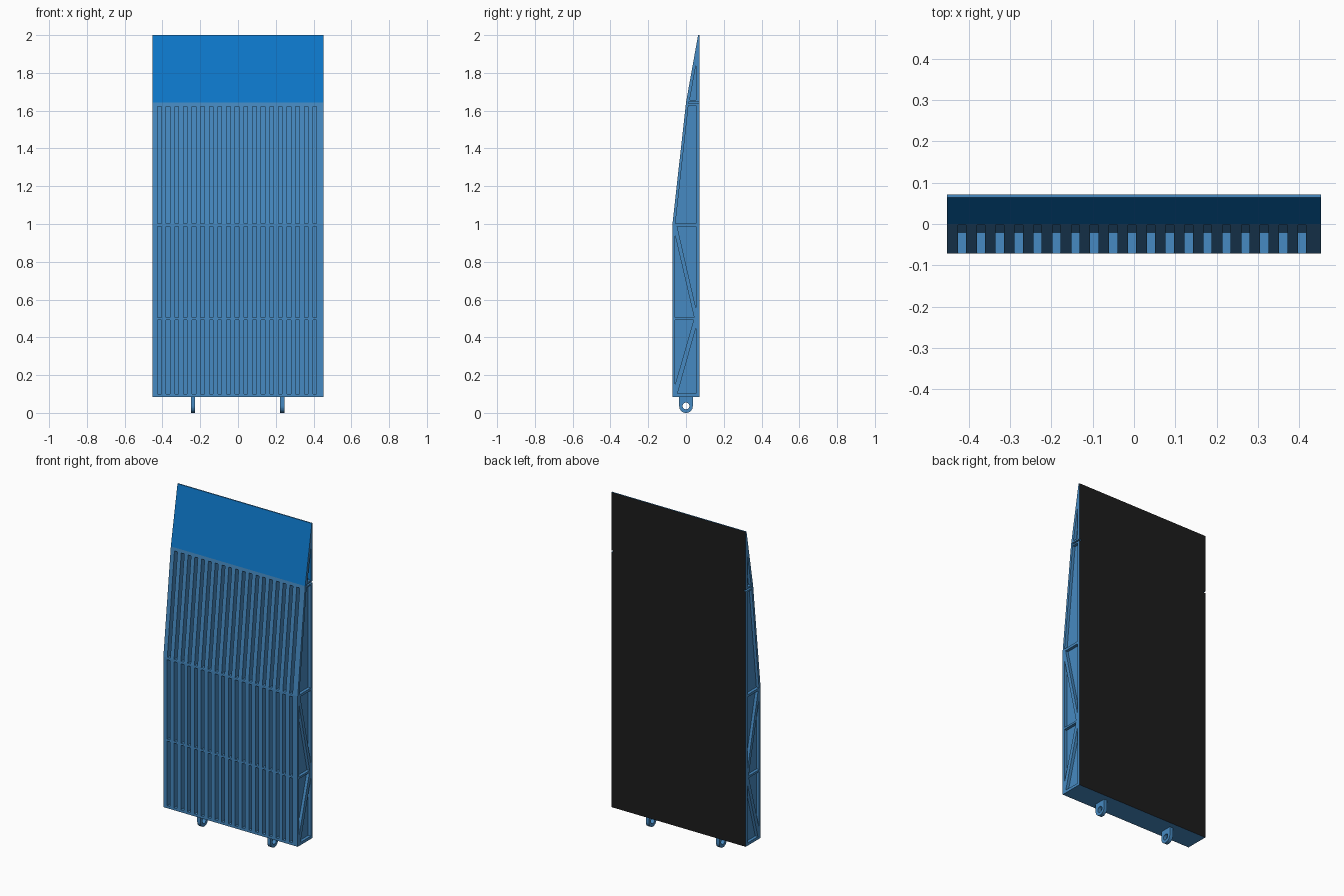
import bpy, bmesh, math

if "Cube" in bpy.data.objects:
    bpy.data.objects.remove(bpy.data.objects["Cube"])

HALF_W = 0.452
BACK = 0.0715


def material(name, rgb):
    m = bpy.data.materials.new(name)
    m.diffuse_color = (*rgb, 1)
    m.use_nodes = True
    m.node_tree.nodes["Principled BSDF"].inputs["Base Color"].default_value = m.diffuse_color
    return m


STEEL = material("steel blue", (0.062, 0.255, 0.54))
BRIGHT = material("bright blue", (0.004, 0.19, 0.60))
BLACK = material("deck black", (0.012, 0.012, 0.012))


def prism(bm, profile, x0, x1):
    """Extrude a y-z outline along x."""
    face = bm.faces.new([bm.verts.new((x0, y, z)) for y, z in profile])
    ext = bmesh.ops.extrude_face_region(bm, geom=[face])
    verts = [v for v in ext["geom"] if isinstance(v, bmesh.types.BMVert)]
    bmesh.ops.translate(bm, verts=verts, vec=(x1 - x0, 0, 0))


def to_object(bm, name, mats=()):
    bmesh.ops.recalc_face_normals(bm, faces=bm.faces[:])
    me = bpy.data.meshes.new(name)
    bm.to_mesh(me)
    bm.free()
    ob = bpy.data.objects.new(name, me)
    bpy.context.collection.objects.link(ob)
    for m in mats:
        me.materials.append(m)
    return ob


def cut(ob, cutter):
    mod = ob.modifiers.new("cut", "BOOLEAN")
    mod.operation = "DIFFERENCE"
    mod.solver = "EXACT"
    mod.object = cutter
    bpy.context.view_layer.objects.active = ob
    bpy.ops.object.modifier_apply(modifier=mod.name)
    bpy.data.objects.remove(cutter)


# Main tapered ramp body
bm = bmesh.new()
prism(bm, [(-BACK, 0.085), (-BACK, 1.0), (0.0, 1.643), (0.064, 2.0),
           (BACK, 2.0), (BACK, 0.085)], -HALF_W, HALF_W)
ramp = to_object(bm, "ramp_body", (STEEL, BRIGHT, BLACK))

# Rows of narrow slots in the front
bm = bmesh.new()
rows = [
    [(-0.1, 0.10), (-0.02, 0.10), (-0.02, 0.493), (-0.1, 0.493)],
    [(-0.1, 0.505), (-0.02, 0.505), (-0.02, 0.988), (-0.1, 0.988)],
    [(-0.1, 1.003), (-0.02, 1.003), (0.049, 1.623), (-0.1, 1.623)],
]
for i in range(19):
    x = -0.416 + i * 0.0457
    for row in rows:
        prism(bm, row, x - 0.010, x + 0.010)
cut(ramp, to_object(bm, "slot_cutter"))

# Truss pockets on both sides, and the hinge notch between ramp and flap
pockets = [
    [(-0.058, 0.15), (-0.058, 0.493), (0.041, 0.493)],
    [(-0.045, 0.102), (0.054, 0.102), (0.054, 0.455)],
    [(-0.058, 0.505), (-0.058, 0.94), (0.043, 0.505)],
    [(0.054, 0.548), (0.054, 0.988), (-0.047, 0.988)],
    [(-0.056, 1.003), (0.054, 1.003), (0.054, 1.628), (0.013, 1.628)],
    [(0.020, 1.657), (0.054, 1.657), (0.054, 1.85)],
]
notch = [(0.012, 1.637), (0.1, 1.637), (0.1, 1.647), (0.012, 1.647)]
bm = bmesh.new()
for side in (-1, 1):
    for p in pockets:
        prism(bm, p, side * (HALF_W - 0.018), side * (HALF_W + 0.05))
    prism(bm, notch, side * (HALF_W - 0.012), side * (HALF_W + 0.05))
cut(ramp, to_object(bm, "pocket_cutter"))

# Black deck at the back, bright flap plate at the front
for f in ramp.data.polygons:
    f.material_index = 0
    if f.normal.y > 0.9 and f.center.y > BACK - 0.002:
        f.material_index = 2
    elif f.normal.y < -0.9 and f.center.z > 1.7:
        f.material_index = 1

# Two hinge lugs with pin holes
for name, x in (("left_lug", -0.238), ("right_lug", 0.234)):
    bm = bmesh.new()
    arc = [math.pi + math.pi * k / 16 for k in range(17)]
    outline = [(0.036 * math.cos(a), 0.036 + 0.036 * math.sin(a)) for a in arc]
    prism(bm, outline + [(0.036, 0.085), (-0.036, 0.085)], x - 0.011, x + 0.011)
    lug = to_object(bm, name, (STEEL,))
    bm = bmesh.new()
    ring = [2 * math.pi * k / 24 for k in range(24)]
    prism(bm, [(0.018 * math.cos(a), 0.037 + 0.018 * math.sin(a)) for a in ring],
          x - 0.05, x + 0.05)
    cut(lug, to_object(bm, "pin_hole_cutter"))
    for f in lug.data.polygons:
        f.material_index = 0
